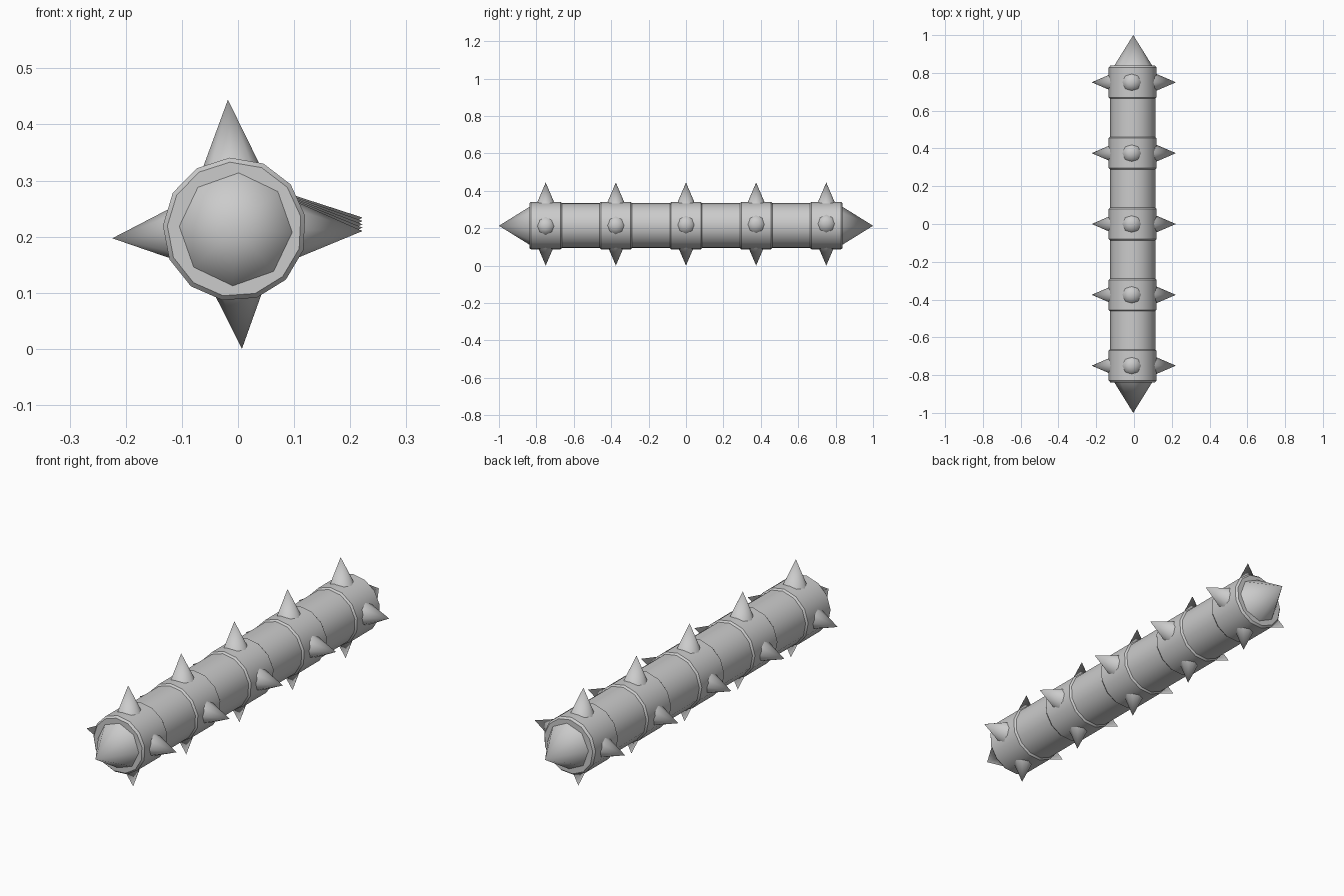
import bpy, bmesh
from math import cos, sin, tau, radians
from mathutils import Vector

if "Cube" in bpy.data.objects:
    bpy.data.objects.remove(bpy.data.objects["Cube"])

CX, CZ = -0.006, 0.213          # axis of the shaft, which runs along y


def lathe(name, profile, sides, start, axis, origin, up, smooth):
    """Spin (distance, radius) points round an axis; radius 0 makes a tip."""
    axis, origin = Vector(axis).normalized(), Vector(origin)
    u = Vector(up).normalized()
    v = axis.cross(u)
    bm = bmesh.new()
    rings = []
    for d, r in profile:
        c = origin + axis * d
        if r == 0:
            rings.append([bm.verts.new(c)] * sides)
        else:
            rings.append([bm.verts.new(c + r * (u * cos(a) + v * sin(a)))
                          for a in (radians(start) + tau * i / sides for i in range(sides))])
    for a, b in zip(rings, rings[1:]):
        for i in range(sides):
            j = (i + 1) % sides
            bm.faces.new(list(dict.fromkeys([a[i], a[j], b[j], b[i]])))
    for ring in (rings[0], rings[-1]):
        if ring[0] is not ring[1]:
            bm.faces.new(ring)
    bmesh.ops.recalc_face_normals(bm, faces=bm.faces)
    me = bpy.data.meshes.new(name)
    bm.to_mesh(me)
    bm.free()
    ob = bpy.data.objects.new(name, me)
    bpy.context.collection.objects.link(ob)
    bpy.ops.object.select_all(action='DESELECT')
    ob.select_set(True)
    bpy.context.view_layer.objects.active = ob
    bpy.ops.object.shade_smooth_by_angle(angle=radians(smooth))
    return ob


Y, Z = (0, 1, 0), (0, 0, 1)

# Shaft
lathe("shaft", [(-0.82, 0.121), (0.82, 0.121)], 13, -4, Y, (CX, 0, CZ), Z, 30)

# Pointed ends
for s, label in ((-1, "front"), (1, "back")):
    lathe(label + "_point", [(0.82, 0.112), (1.0, 0)], 8, 3 * s, (0, s, 0),
          (CX + 0.002, 0, CZ), Z, 50)

# Five bevelled bands, each with four spikes
side_tip_z = [0.210, 0.216, 0.222, 0.228, 0.234]
for k in range(5):
    y = (k - 2) * 0.375
    h, b = 0.088, 0.009
    lathe(f"band_{k + 1}", [(-h, 0.120), (-h + b, 0.128), (h - b, 0.128), (h, 0.120)],
          13, -4, Y, (CX, y, CZ), Z, 30)
    tips = {"top": (-0.018, 0.444), "left": (-0.224, 0.197),
            "bottom": (0.007, 0.0), "right": (0.222, side_tip_z[k])}
    for side, (tx, tz) in tips.items():
        axis = Vector((tx - CX, 0, tz - CZ))
        lathe(f"{side}_spike_{k + 1}", [(-0.14, 0.06), (0, 0)], 8, 0, axis,
              (tx, y, tz), Y, 50)
